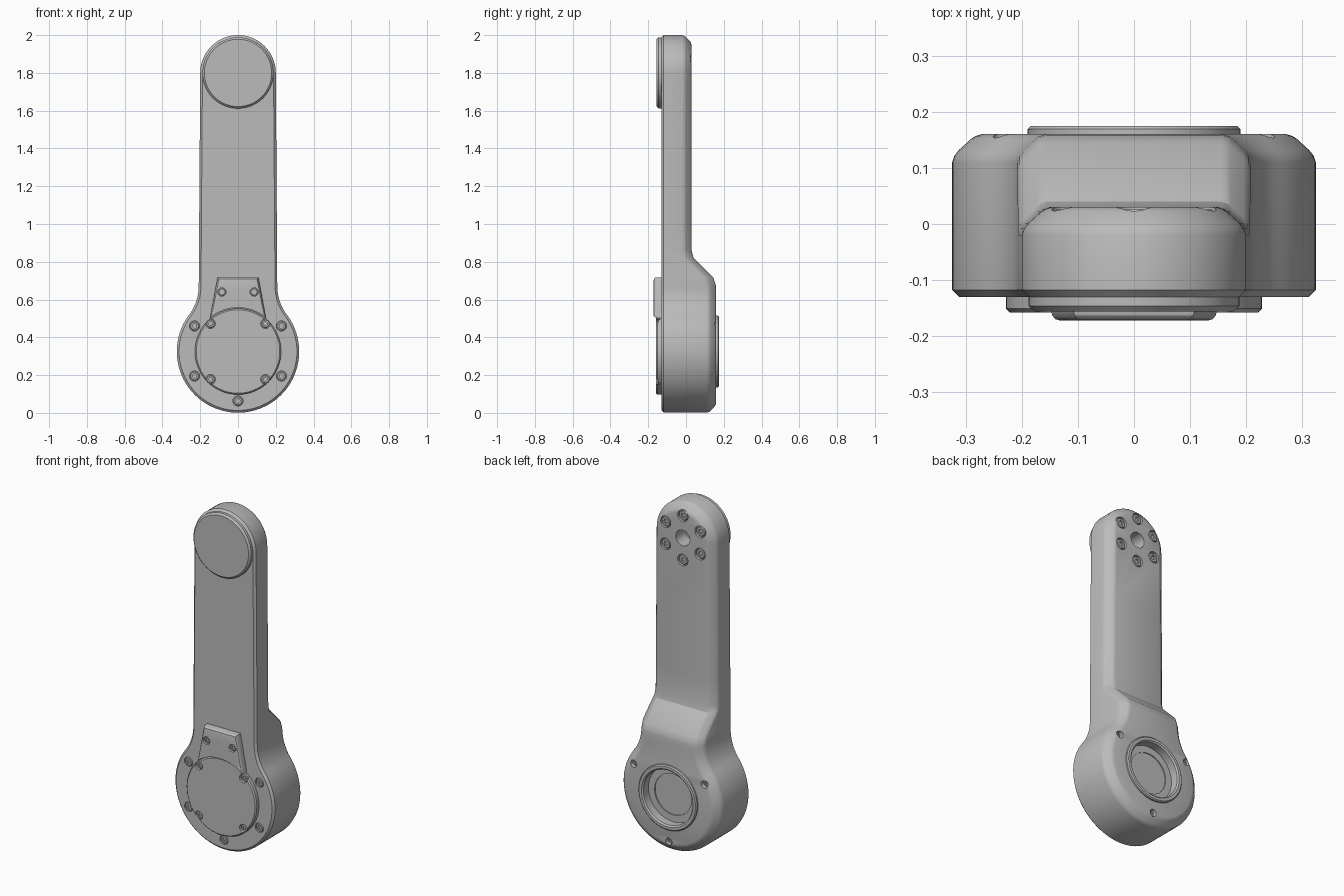
import bpy, bmesh, math
from math import cos, sin, pi, sqrt, radians

if "Cube" in bpy.data.objects:
    bpy.data.objects.remove(bpy.data.objects["Cube"])

grey = bpy.data.materials.new("satin_grey")
grey.use_nodes = True
grey.diffuse_color = (0.5, 0.5, 0.5, 1)
grey.node_tree.nodes["Principled BSDF"].inputs["Base Color"].default_value = (0.5, 0.5, 0.5, 1)

HUB, TIP = 0.325, 1.8          # heights of the two joint axes
FRONT, ARM_BACK, HUB_BACK = -0.13, 0.03, 0.16


def finish(name, bm):
    bmesh.ops.recalc_face_normals(bm, faces=bm.faces)
    mesh = bpy.data.meshes.new(name)
    bm.to_mesh(mesh)
    bm.free()
    mesh.materials.append(grey)
    ob = bpy.data.objects.new(name, mesh)
    bpy.context.collection.objects.link(ob)
    return ob


def select(ob):
    bpy.ops.object.select_all(action='DESELECT')
    ob.select_set(True)
    bpy.context.view_layer.objects.active = ob


def smooth(ob, angle=28):
    select(ob)
    bpy.ops.object.shade_smooth_by_angle(angle=radians(angle))


def spin(bm, profile, x, z, segs=64, hex_rings=()):
    """Solid of revolution about the y axis; profile is (radius, y)."""
    rings = []
    for n, (r, y) in enumerate(profile):
        ring = []
        for i in range(segs):
            a = 2 * pi * i / segs
            q = r * cos(pi / 6) / cos(a % (pi / 3) - pi / 6) if n in hex_rings else r
            ring.append(bm.verts.new((x + q * cos(a), y, z + q * sin(a))))
        rings.append(ring)
    for a, b in zip(rings, rings[1:]):
        for i in range(segs):
            j = (i + 1) % segs
            bm.faces.new((a[i], a[j], b[j], b[i]))
    bm.faces.new(rings[0])
    bm.faces.new(rings[-1])


def turned(name, profile, x, z):
    bm = bmesh.new()
    spin(bm, profile, x, z)
    return finish(name, bm)


def cut(ob, holes):
    """Bore (x, z, radius, y0, y1) holes."""
    for x, z, r, y0, y1 in holes:
        bm = bmesh.new()
        spin(bm, [(r, y0), (r, y1)], x, z, 64 if r > 0.1 else 24)
        cutter = finish("cutter", bm)
        cutter.hide_render = True
        mod = ob.modifiers.new("bore", 'BOOLEAN')
        mod.operation, mod.solver, mod.object = 'DIFFERENCE', 'EXACT', cutter
        select(ob)
        bpy.ops.object.modifier_apply(modifier=mod.name)
        bpy.data.objects.remove(cutter)


def screws(name, spots, r, y, out):
    """Hex socket heads with their tops at y, facing out (-1 front, 1 back)."""
    bm = bmesh.new()
    for x, z in spots:
        spin(bm, [(r, y - out * 0.02), (r, y - out * 0.004), (r * 0.85, y),
                  (r * 0.5, y), (r * 0.5, y - out * 0.01)], x, z, 24, (3, 4))
    smooth(finish(name, bm))


# Arm body: half outline as (x, z, normal x, normal z), from top to bottom
back_curve = [(0.86, ARM_BACK), (0.82, 0.04), (0.715, 0.145), (0.68, 0.157), (0.66, HUB_BACK)]


def back_y(z):
    if z >= back_curve[0][0]:
        return ARM_BACK
    for (z0, y0), (z1, y1) in zip(back_curve, back_curve[1:]):
        if z >= z1:
            return y0 + (y1 - y0) * (z0 - z) / (z0 - z1)
    return HUB_BACK


half = []
for i in range(21):
    a = pi / 2 * (1 - i / 20)
    half.append((0.2 * cos(a), TIP + 0.2 * sin(a), cos(a), sin(a)))
for z in [1.4, 1.0] + [p[0] for p in back_curve[:-1]]:
    half.append((0.208 - 0.008 * (z - 0.66) / (TIP - 0.66), z, 1, 0))
hub_r, fil = 0.324, 0.25
cx = 0.208 + fil
rise = sqrt((hub_r + fil) ** 2 - cx ** 2)
join = math.atan2(rise, cx)
for i in range(11):
    a = join * i / 10
    half.append((cx - fil * cos(a), HUB + rise - fil * sin(a), cos(a), sin(a)))
for i in range(1, 41):
    a = join - (join + pi / 2) * i / 40
    half.append((hub_r * cos(a), HUB + hub_r * sin(a), cos(a), sin(a)))

# Rings as (inset, y rule): front chamfer, wall, rounded back chamfer
layers = [(0.012, lambda z: FRONT), (0, lambda z: FRONT + 0.012)]
for inset, drop in [(0, 0.05), (0.004, 0.038), (0.012, 0.028), (0.034, 0.008), (0.042, 0.003), (0.052, 0)]:
    layers.append((inset, lambda z, d=drop: back_y(z) - d))

bm = bmesh.new()
rows = []
last = len(half) - 1
for inset, rule in layers:
    right, left = [], []
    for i, (x, z, nx, nz) in enumerate(half):
        px, pz = x - nx * inset, z - nz * inset
        if i in (0, last):
            v = bm.verts.new((0, rule(pz), pz))
            right.append(v)
            left.append(v)
        else:
            right.append(bm.verts.new((px, rule(pz), pz)))
            left.append(bm.verts.new((-px, rule(pz), pz)))
    rows.append((right, left))
for lo, hi in zip(rows, rows[1:]):
    for a, b in zip(lo, hi):
        for i in range(last):
            bm.faces.new((a[i], a[i + 1], b[i + 1], b[i]))
for right, left in (rows[0], rows[-1]):
    for i in range(last):
        quad = [right[i], right[i + 1], left[i + 1], left[i]]
        bm.faces.new(list(dict.fromkeys(quad)))
body = finish("arm_body", bm)

# Screw positions
upper_pair = [(s * 0.23, HUB + 0.135) for s in (-1, 1)]
bottom = [(0, HUB - 0.262)]
rim_spots = upper_pair + [(s * 0.23, HUB - 0.13) for s in (-1, 1)] + bottom
tip_spots = [(0.13 * sin(i * pi / 3), TIP + 0.13 * cos(i * pi / 3)) for i in range(6)]
cover_spots = [(s * 0.145, HUB + t * 0.147) for s in (-1, 1) for t in (-1, 1)]
lid_spots = [(s * 0.085, 0.64) for s in (-1, 1)]

cut(body, [(0, HUB, 0.16, 0.12, 0.3), (0, HUB, 0.12, 0.114, 0.3), (0, TIP, 0.046, -0.06, 0.2)]
    + [(x, z, 0.027, -0.3, FRONT + 0.012) for x, z in rim_spots]
    + [(x, z, 0.021, HUB_BACK - 0.03, 0.3) for x, z in upper_pair + bottom]
    + [(x, z, 0.034, ARM_BACK - 0.015, 0.3) for x, z in tip_spots])
smooth(body)
screws("rim_screws", rim_spots, 0.024, FRONT + 0.001, -1)
screws("tip_screws", tip_spots, 0.029, ARM_BACK - 0.004, 1)
screws("hub_back_screws", upper_pair + bottom, 0.018, HUB_BACK - 0.018, 1)

# Round covers on the front
smooth(turned("tip_cover", [(0.188, FRONT + 0.01), (0.188, FRONT - 0.016), (0.178, FRONT - 0.026)], 0, TIP))
cover = turned("hub_cover", [(0.228, FRONT + 0.01), (0.228, FRONT - 0.021), (0.221, FRONT - 0.028)], 0, HUB)
cut(cover, [(x, z, 0.025, -0.3, FRONT - 0.008) for x, z in cover_spots])
smooth(cover)
screws("hub_cover_screws", cover_spots, 0.022, FRONT - 0.02, -1)

# Bearing ring on the back of the hub
bm = bmesh.new()
section = [(0.16, 0.122), (0.19, 0.122), (0.19, 0.169), (0.184, 0.175), (0.168, 0.175), (0.16, 0.167)]
verts = [bm.verts.new((r, y, HUB)) for r, y in section]
edges = [bm.edges.new((verts[i - 1], verts[i])) for i in range(len(verts))]
bmesh.ops.spin(bm, geom=verts + edges, cent=(0, 0, HUB), axis=(0, 1, 0), angle=2 * pi, steps=64)
bmesh.ops.remove_doubles(bm, verts=bm.verts, dist=0.0001)
smooth(finish("bearing_ring", bm))

# Tapered lid whose lower edge wraps the hub cover
bm = bmesh.new()
wrap = 0.232
end = math.asin(0.148 / wrap)
outline = [(0.108, 0.718), (-0.108, 0.718)]
outline += [(wrap * sin(a), HUB + wrap * cos(a)) for a in [end * (i / 8 - 1) for i in range(17)]]
face = bm.faces.new([bm.verts.new((x, FRONT + 0.01, z)) for x, z in outline])
new = bmesh.ops.extrude_face_region(bm, geom=[face])["geom"]
top = [v for v in new if isinstance(v, bmesh.types.BMVert)]
bmesh.ops.translate(bm, verts=top, vec=(0, -0.052, 0))
lid_edges = [e for e in bm.edges if all(v in top for v in e.verts)
             and max(v.co.z for v in e.verts) > 0.6]
bmesh.ops.bevel(bm, geom=lid_edges, offset=0.018, segments=3, affect='EDGES', profile=0.5)
lid = finish("cable_lid", bm)
cut(lid, [(x, z, 0.022, -0.3, FRONT - 0.03) for x, z in lid_spots])
smooth(lid)
screws("lid_screws", lid_spots, 0.019, FRONT - 0.037, -1)
